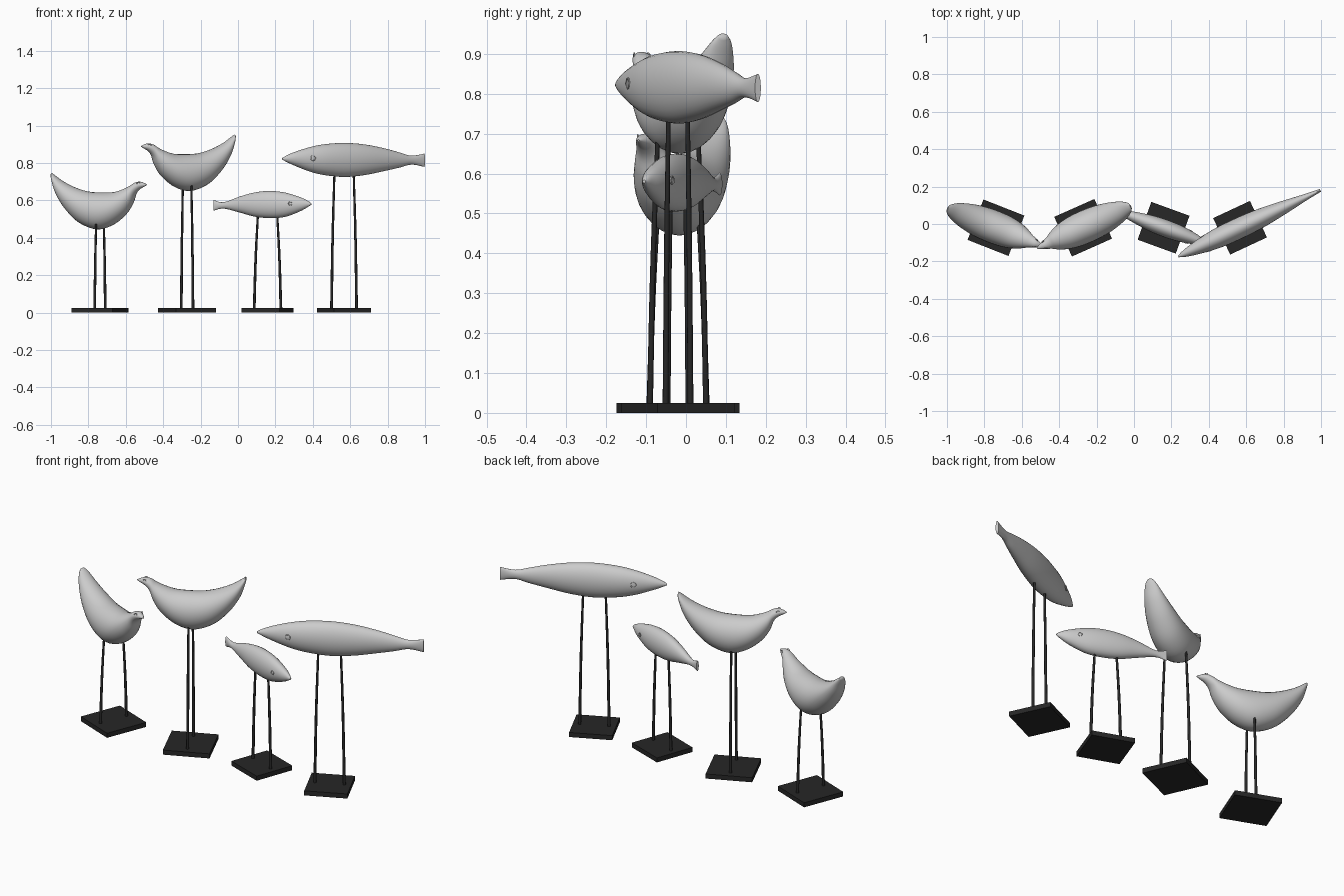
import bpy, bmesh, math
from mathutils import Vector, Matrix

if "Cube" in bpy.data.objects:
    bpy.data.objects.remove(bpy.data.objects["Cube"])

black = bpy.data.materials.new("black_metal")
black.diffuse_color = (0.02, 0.02, 0.02, 1)
black.use_nodes = True
black.node_tree.nodes["Principled BSDF"].inputs["Base Color"].default_value = black.diffuse_color


def catmull(a, b, c, d, t):
    return [0.5 * (2 * q + (r - p) * t + (2 * p - 5 * q + 4 * r - s) * t * t
                   + (3 * q - p - 3 * r + s) * t ** 3) for p, q, r, s in zip(a, b, c, d)]


def add(name, data, m, mat=None):
    ob = bpy.data.objects.new(name, data)
    bpy.context.collection.objects.link(ob)
    ob.matrix_world = m
    if mat:
        data.materials.append(mat)
    return ob


def loft(name, stations, m, lift=0, sides=28, steps=5):
    """Smooth body through elliptical sections: top s, top z, bottom s, bottom z, half width."""
    rows = []
    n = len(stations)
    for i in range(n - 1):
        quad = [stations[max(0, min(n - 1, j))] for j in range(i - 1, i + 3)]
        rows += [catmull(*quad, k / steps) for k in range(steps)]
    rows.append(stations[-1])
    bm = bmesh.new()
    rings = []
    for ts, tz, bs, bz, w in rows:
        top, bot = Vector((ts, 0, tz + lift)), Vector((bs, 0, bz + lift))
        mid, half = (top + bot) / 2, (top - bot) / 2
        ring = []
        for k in range(sides):
            a = 2 * math.pi * k / sides
            ring.append(bm.verts.new(mid + half * math.cos(a) + Vector((0, w * math.sin(a), 0))))
        rings.append(ring)
    for r0, r1 in zip(rings, rings[1:]):
        for k in range(sides):
            j = (k + 1) % sides
            bm.faces.new((r0[k], r0[j], r1[j], r1[k]))
    bm.faces.new(rings[0])
    bm.faces.new(rings[-1])
    bmesh.ops.recalc_face_normals(bm, faces=bm.faces)
    me = bpy.data.meshes.new(name)
    bm.to_mesh(me)
    bm.free()
    ob = add(name, me, m)
    bpy.ops.object.select_all(action='DESELECT')
    ob.select_set(True)
    bpy.context.view_layer.objects.active = ob
    bpy.ops.object.shade_smooth_by_angle(angle=math.radians(50))


def base(name, size, m):
    bm = bmesh.new()
    bmesh.ops.create_cube(bm, size=1, matrix=Matrix.Translation((0, 0, 0.0125))
                          @ Matrix.Diagonal((size[0], size[1], 0.025, 1)))
    me = bpy.data.meshes.new(name)
    bm.to_mesh(me)
    bm.free()
    add(name, me, m, black)


def legs(name, axis, foot, hip, height, m):
    """Pair of slightly bowed, tapering rods."""
    for side in (-1, 1):
        cu = bpy.data.curves.new(name, 'CURVE')
        cu.dimensions = '3D'
        cu.bevel_depth = 0.0075
        cu.bevel_resolution = 3
        cu.use_fill_caps = True
        sp = cu.splines.new('BEZIER')
        sp.bezier_points.add(2)
        pts = ((foot, 0.02, 1), (foot * 0.6 + hip * 0.4, height * 0.55, 0.9), (hip, height, 0.75))
        for p, (d, z, r) in zip(sp.bezier_points, pts):
            p.co = Vector(axis) * d * side + Vector((0, 0, z))
            p.handle_left_type = p.handle_right_type = 'AUTO'
            p.radius = r
        add(f"{name}_{'left' if side < 0 else 'right'}", cu, m, black)


def eyes(name, s, y, z, radius, slope, m):
    for side in (-1, 1):
        bpy.ops.mesh.primitive_torus_add(major_radius=radius, minor_radius=0.002,
                                         major_segments=20, minor_segments=6)
        ob = bpy.context.object
        ob.name = name
        ob.matrix_world = (m @ Matrix.Translation((s, y * side, z))
                           @ Matrix.Rotation(-slope * side, 4, 'Z') @ Matrix.Rotation(math.pi / 2, 4, 'X'))
        bpy.ops.object.shade_smooth()


def place(x, y, deg):
    return Matrix.Translation((x, y, 0)) @ Matrix.Rotation(math.radians(deg), 4, 'Z')


# Bird sections, tail to beak
BIRD = [
    (-0.276, 0.746, -0.281, 0.732, 0.013), (-0.261, 0.735, -0.273, 0.700, 0.029),
    (-0.210, 0.700, -0.250, 0.636, 0.050), (-0.141, 0.668, -0.198, 0.556, 0.070),
    (-0.066, 0.647, -0.118, 0.481, 0.084), (0.009, 0.642, -0.020, 0.445, 0.088),
    (0.078, 0.644, 0.066, 0.465, 0.082), (0.129, 0.658, 0.141, 0.519, 0.066),
    (0.170, 0.676, 0.184, 0.578, 0.047), (0.198, 0.693, 0.204, 0.631, 0.033),
    (0.227, 0.700, 0.227, 0.658, 0.024), (0.256, 0.692, 0.250, 0.671, 0.012),
    (0.270, 0.685, 0.269, 0.681, 0.003)]
# Fish sections, tail to nose: s, top z, bottom z, half width
SMALL_FISH = [
    (-0.306, 0.602, 0.545, 0.007), (-0.250, 0.590, 0.556, 0.014), (-0.159, 0.620, 0.535, 0.030),
    (-0.074, 0.642, 0.513, 0.042), (0.011, 0.650, 0.505, 0.046), (0.097, 0.642, 0.511, 0.042),
    (0.182, 0.618, 0.540, 0.028), (0.228, 0.598, 0.564, 0.013), (0.248, 0.584, 0.576, 0.004)]
LARGE_FISH = [
    (-0.474, 0.850, 0.779, 0.008), (-0.398, 0.839, 0.791, 0.016), (-0.327, 0.856, 0.775, 0.026),
    (-0.239, 0.878, 0.757, 0.038), (-0.121, 0.899, 0.735, 0.051), (-0.003, 0.907, 0.725, 0.056),
    (0.115, 0.900, 0.735, 0.054), (0.203, 0.884, 0.754, 0.044), (0.290, 0.859, 0.785, 0.028),
    (0.338, 0.840, 0.805, 0.015), (0.365, 0.826, 0.818, 0.004)]

# Birds: legs side by side across the body
for label, x, deg, lift in (("short_bird", -0.738, -21.5, 0), ("tall_bird", -0.272, 204, 0.205)):
    m = place(x, -0.02, deg)
    loft(label + "_body", BIRD, m, lift)
    base(label + "_base", (0.235, 0.232), m)
    legs(label + "_leg", (0, 1, 0), 0.077, 0.055, 0.50 + lift, m)
    eyes(label + "_eye", 0.228, 0.019, 0.690 + lift, 0.007, 0.35, m)

# Fish: legs one behind the other along the body
for label, sec, x, deg, foot, hip, height, eye in (
        ("small_fish", SMALL_FISH, 0.158, -20, 0.076, 0.054, 0.54, (0.142, 0.036, 0.583, 0.009, 0.16)),
        ("large_fish", LARGE_FISH, 0.567, 205, 0.074, 0.056, 0.77, (0.203, 0.044, 0.826, 0.013, 0.16))):
    m = place(x, -0.02, deg)
    if deg > 180:
        body = sec
    else:
        body = sec
    loft(label + "_body", [(s, t, s, b, w) for s, t, b, w in body], m)
    base(label + "_base", (0.217, 0.215), m)
    legs(label + "_leg", (1, 0, 0), foot, hip, height, m)
    eyes(label + "_eye", *eye, m)
